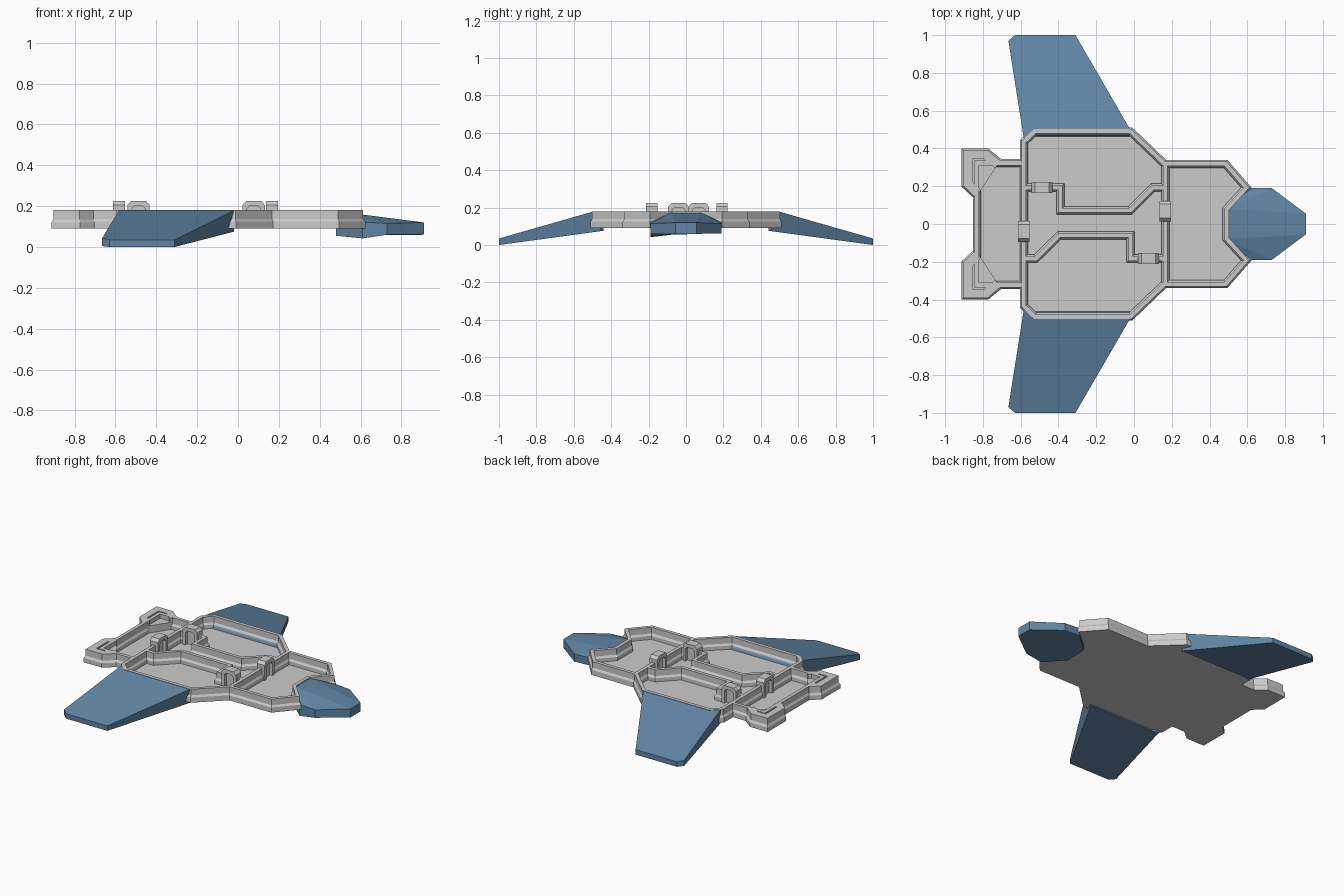
import bpy, bmesh
from mathutils import Vector

if "Cube" in bpy.data.objects:
    bpy.data.objects.remove(bpy.data.objects["Cube"])

blue = bpy.data.materials.new("blue_hull")
blue.diffuse_color = (0.12, 0.24, 0.38, 1)
blue.use_nodes = True
blue.node_tree.nodes["Principled BSDF"].inputs["Base Color"].default_value = blue.diffuse_color


def make(name, verts, faces, mat=None):
    bm = bmesh.new()
    vs = [bm.verts.new(v) for v in verts]
    for f in faces:
        bm.faces.new([vs[i] for i in f])
    bmesh.ops.recalc_face_normals(bm, faces=bm.faces)
    me = bpy.data.meshes.new(name)
    bm.to_mesh(me)
    bm.free()
    ob = bpy.data.objects.new(name, me)
    bpy.context.collection.objects.link(ob)
    if mat:
        me.materials.append(mat)
    return ob


def loft(name, top, bottom, mat=None, top_caps=None):
    """Solid between two outlines with the same number of points."""
    n = len(top)
    faces = [(i, (i + 1) % n, n + (i + 1) % n, n + i) for i in range(n)]
    faces += top_caps or [tuple(range(n))]
    faces.append(tuple(range(n, 2 * n)))
    return make(name, list(top) + list(bottom), faces, mat)


def mirror_y(path):
    return [(x, -y) for x, y in path]


# Stepped wall cross-section: (sideways, height)
WALL = [(-.021, .09), (-.021, .125), (-.012, .138), (-.012, .18),
        (.012, .18), (.012, .138), (.021, .125), (.021, .09)]


def sweep(name, path, profile=WALL, closed=False):
    """Mitred sweep of a cross-section along a flat path."""
    pts = [Vector(p) for p in path]
    n, k = len(pts), len(profile)
    verts = []
    for i, p in enumerate(pts):
        dirs = []
        if i > 0 or closed:
            dirs.append((p - pts[i - 1]).normalized())
        if i < n - 1 or closed:
            dirs.append((pts[(i + 1) % n] - p).normalized())
        norms = [Vector((-d.y, d.x)) for d in dirs]
        m = sum(norms, Vector((0, 0))).normalized()
        m /= m.dot(norms[0])
        verts += [(p.x + m.x * u, p.y + m.y * u, z) for u, z in profile]
    faces = []
    for i in range(n if closed else n - 1):
        a, b = i * k, (i + 1) % n * k
        faces += [(a + j, a + (j + 1) % k, b + (j + 1) % k, b + j) for j in range(k)]
    if not closed:
        faces += [tuple(range(k)), tuple(range((n - 1) * k, n * k))]
    return make(name, verts, faces)


# Hull floor and outer wall
half = [(.49, .078), (.595, .192), (.485, .318), (.162, .318), (-.018, .49),
        (-.525, .49), (-.583, .435), (-.583, .323), (-.832, .323)]
outline = half + mirror_y(half)[::-1]
loft("deck_floor", [(x, y, .1) for x, y in outline], [(x, y, .09) for x, y in outline])
sweep("outer_wall", outline, closed=True)

# Bulkheads and room partitions, interrupted at the doors
inner_walls = {
    "rear_bulkhead_a": [(-.583, .323), (-.583, .01)],
    "rear_bulkhead_b": [(-.583, -.09), (-.583, -.323)],
    "front_bulkhead_a": [(.166, .318), (.166, .115)],
    "front_bulkhead_b": [(.166, .02), (.166, -.318)],
    "upper_partition_a": [(-.583, .193), (-.53, .193)],
    "upper_partition_b": [(-.445, .193), (-.39, .193), (-.39, .072), (-.02, .072),
                          (.1, .193), (.166, .193)],
    "lower_partition_a": [(.166, -.183), (.12, -.183)],
    "lower_partition_b": [(.03, -.183), (-.018, -.183), (-.018, -.06), (-.395, -.06),
                          (-.52, -.183), (-.583, -.183)],
}
for name, path in inner_walls.items():
    sweep(name, path)

# Door frames with a recessed door leaf
OUTER = [(-.055, .09), (-.055, .205), (-.037, .225), (.037, .225), (.055, .205), (.055, .09)]
INNER = [(-.034, .09), (-.034, .185), (-.022, .2), (.022, .2), (.034, .185), (.034, .09)]


def door(name, x, y, along_y):
    def place(u, v, z):
        return (x + v, y + u, z) if along_y else (x + u, y + v, z)
    verts = [place(u, v, z) for v in (-.03, .03) for u, z in OUTER + INNER]
    faces = []
    for i in range(5):
        faces += [(i, i + 1, i + 7, i + 6), (i + 12, i + 13, i + 19, i + 18),
                  (i, i + 1, i + 13, i + 12), (i + 6, i + 7, i + 19, i + 18)]
    faces += [(0, 6, 18, 12), (5, 11, 23, 17)]
    make(name + "_frame", verts, faces)
    loft(name + "_leaf", [place(u, -.008, z) for u, z in INNER],
         [place(u, .008, z) for u, z in INNER])


door("rear_door", -.583, -.04, True)
door("front_door", .166, .068, True)
door("upper_door", -.487, .193, False)
door("lower_door", .077, -.183, False)

# Engine pods wrapped round the rear corners
POD = [(-.033, .09), (-.033, .12), (-.024, .135), (-.024, .18),
       (.024, .18), (.024, .135), (.033, .12), (.033, .09)]
pod_path = [(-.83, .165), (-.88, .212), (-.88, .368), (-.785, .368), (-.72, .315)]
pod_floor = [(-.82, .165), (-.88, .212), (-.88, .368), (-.785, .368), (-.72, .315)]
for side, s in (("left", 1), ("right", -1)):
    sweep(side + "_engine", [(x, y * s) for x, y in pod_path], POD)
    loft(side + "_engine_core", [(x, y * s, .15) for x, y in pod_floor],
         [(x, y * s, .09) for x, y in pod_floor])

# Swept wings sloping down to the tips
wing_top = [(-.02, .5), (-.31, 1), (-.63, 1), (-.665, .97), (-.583, .45), (-.53, .5)]
wing_bottom = [(-.02, .45), (-.31, 1), (-.63, 1), (-.665, .97), (-.575, .44), (-.53, .45)]
for side, s in (("left", 1), ("right", -1)):
    loft(side + "_wing",
         [(x, y * s, .178 - .286 * (max(y, .5) - .5)) for x, y in wing_top],
         [(x, y * s, .075 - .136 * (y - .45)) for x, y in wing_bottom], blue)

# Faceted nose cockpit
nose = [(.48, .08), (.61, .19), (.73, .19), (.91, .055)]
nose += mirror_y(nose)[::-1]
top_z = [.175, .122, .115, .12, .12, .115, .122, .175]
bottom_z = [.06, .068, .062, .06, .06, .06, .042, .055]
loft("nose_cockpit", [(x, y, z) for (x, y), z in zip(nose, top_z)],
     [(x, y, z) for (x, y), z in zip(nose, bottom_z)], blue,
     [(0, 3, 4, 7), (0, 1, 2), (0, 2, 3), (7, 6, 5), (7, 5, 4)])
